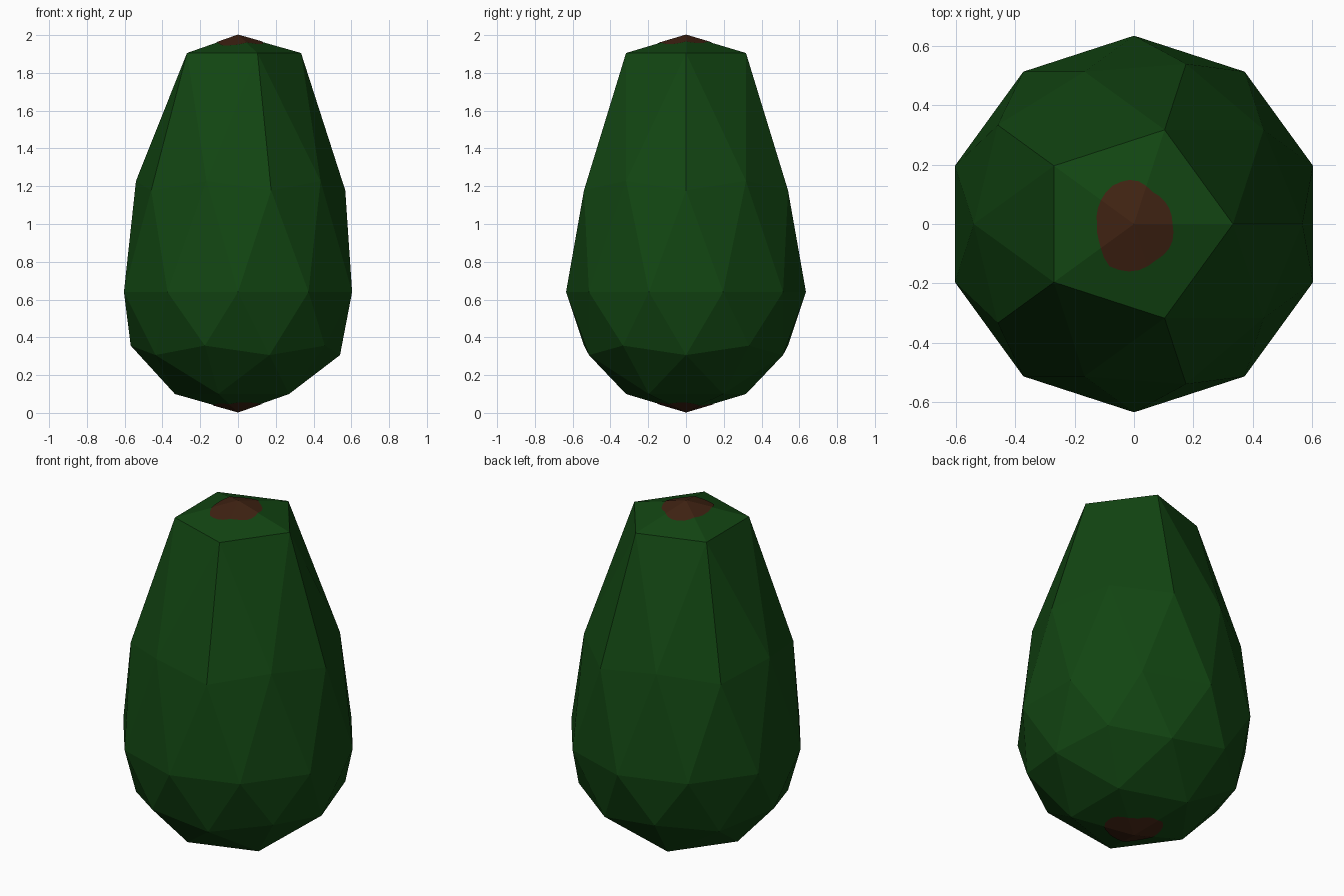
import bpy, bmesh, math

if "Cube" in bpy.data.objects:
    bpy.data.objects.remove(bpy.data.objects["Cube"])

R, CZ = 0.635, 0.64          # sphere radius and centre height


def material(name, rgb):
    m = bpy.data.materials.new(name)
    m.diffuse_color = (*rgb, 1)
    m.use_nodes = True
    m.node_tree.nodes["Principled BSDF"].inputs["Base Color"].default_value = m.diffuse_color
    return m


def make_object(name, bm, mat):
    me = bpy.data.meshes.new(name)
    bm.normal_update()
    bm.to_mesh(me)
    bm.free()
    me.materials.append(mat)
    ob = bpy.data.objects.new(name, me)
    bpy.context.collection.objects.link(ob)
    return ob


green = material("dark green skin", (0.006, 0.060, 0.006))
brown = material("dark brown", (0.050, 0.016, 0.006))

# Fruit body: faceted icosphere with its upper rings pulled upwards
bm = bmesh.new()
bmesh.ops.create_icosphere(bm, subdivisions=2, radius=R)
for v in bm.verts:
    h = v.co.z / R
    v.co.z += CZ + (0.725 if h > 0.7 else 0.254 if h > 0.3 else 0)
make_object("fruit_body", bm, green)


# Irregular scars: thin patches following the five-sided end caps
def scar(name, tip, sign, crease, radii):
    bm = bmesh.new()
    apothem = 0.5257 * R * math.cos(math.radians(36))
    drop = R * (1 - 0.8507)
    centre = bm.verts.new((0, 0, tip))
    ring = []
    for i in range(30):
        a = math.radians(i * 12)
        t = i * 12 / 30
        k = int(t)
        r = radii[k] + (radii[(k + 1) % 12] - radii[k]) * (t - k)
        far = max(r * math.cos(a - math.radians(crease + 36 + 72 * j)) for j in range(5))
        ring.append(bm.verts.new((r * math.cos(a), r * math.sin(a),
                                  tip - sign * drop * far / apothem)))
    for i in range(30):
        tri = (centre, ring[i], ring[(i + 1) % 30])
        bm.faces.new(tri if sign > 0 else tri[::-1])
    make_object(name, bm, brown)


scar("stem_scar", 2.003, 1, 0,
     (.13, .13, .125, .15, .148, .135, .125, .132, .165, .16, .143, .145))
scar("base_scar", 0.002, -1, 36,
     (.15, .13, .11, .14, .16, .15, .13, .13, .15, .16, .15, .16))
